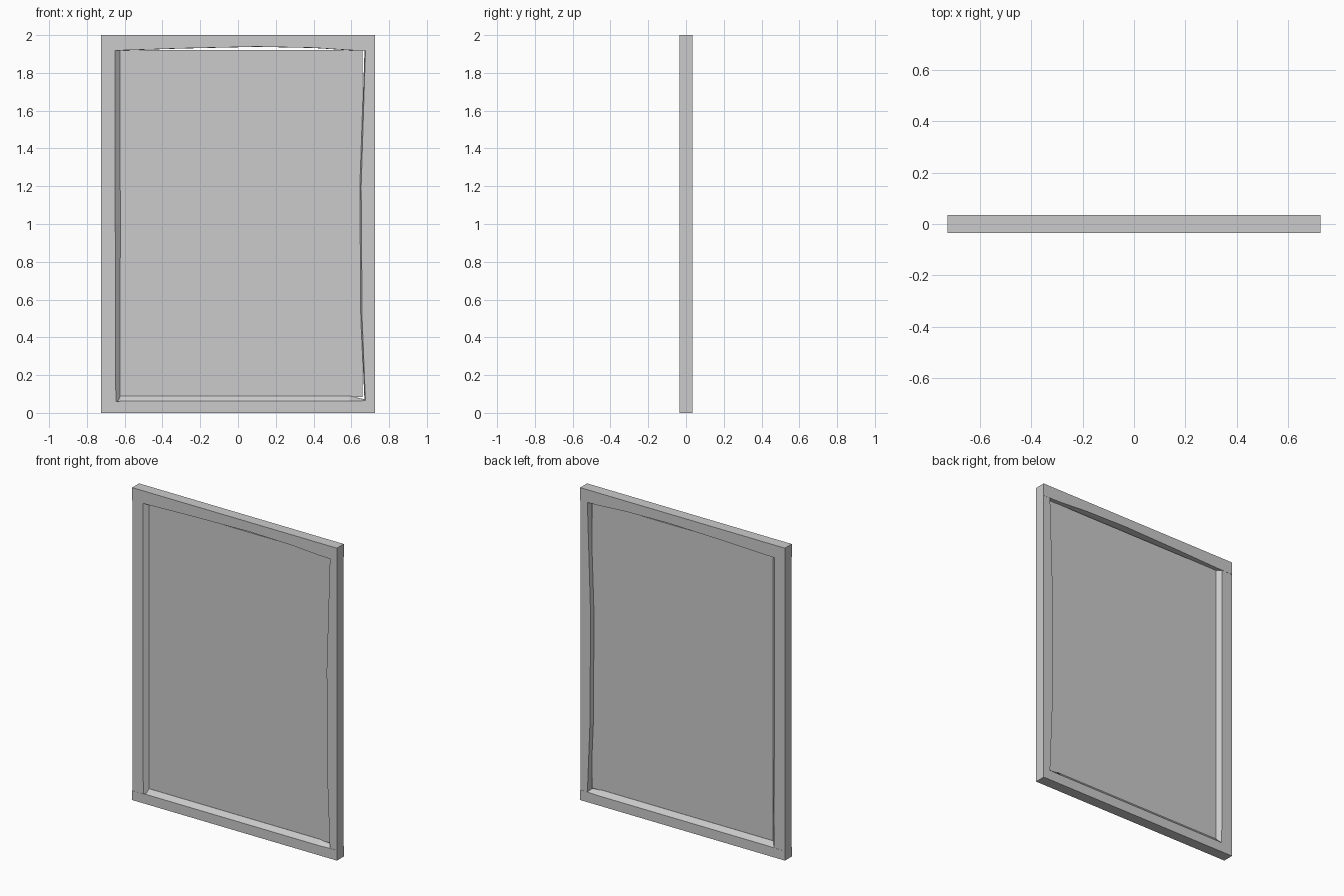
import bpy, bmesh

if "Cube" in bpy.data.objects:
    bpy.data.objects.remove(bpy.data.objects["Cube"])


def bar(name, stations, depth, place):
    """Loft a chamfered rail: each station is (position along, face width, lip width)."""
    bm = bmesh.new()
    rings = []
    for t, face, lip in stations:
        profile = [(-depth, 0), (depth, 0), (depth, face),
                   (0.01, lip), (-0.01, lip), (-depth, face)]
        rings.append([bm.verts.new(place(t, y, w)) for y, w in profile])
    for a, b in zip(rings, rings[1:]):
        for i in range(6):
            j = (i + 1) % 6
            bm.faces.new((a[i], a[j], b[j], b[i]))
    bm.faces.new(rings[0])
    bm.faces.new(rings[-1])
    bmesh.ops.recalc_face_normals(bm, faces=bm.faces)
    mesh = bpy.data.meshes.new(name)
    bm.to_mesh(mesh)
    bm.free()
    obj = bpy.data.objects.new(name, mesh)
    bpy.context.collection.objects.link(obj)
    return obj


# Bottom rail with a sloped lip that runs out near both corners
bar("bottom_rail",
    [(-0.725, 0.06, 0.06), (-0.65, 0.06, 0.06), (-0.62, 0.062, 0.09),
     (0.59, 0.062, 0.09), (0.68, 0.065, 0.07), (0.725, 0.065, 0.065)],
    0.035, lambda t, y, w: (t, y, w))

# Top rail with a slightly bowed lower edge
arch = [(x, w, w + 0.001) for x, w in
        [(-0.725, 0.082), (-0.6, 0.08), (-0.3, 0.07), (0.1, 0.061),
         (0.4, 0.067), (0.6, 0.08), (0.725, 0.082)]]
bar("top_rail", arch, 0.035, lambda t, y, w: (t, y, 2 - w))

# Left stile with a sloped lip
bar("left_stile",
    [(0.055, 0.078, 0.10), (1.0, 0.075, 0.102), (1.925, 0.075, 0.10)],
    0.034, lambda t, y, w: (-0.725 + w, y, t))

# Right stile, slightly wider at mid height
bar("right_stile",
    [(0.055, 0.05, 0.055), (0.5, 0.068, 0.075),
     (1.2, 0.073, 0.08), (1.925, 0.05, 0.055)],
    0.034, lambda t, y, w: (0.725 - w, y, t))

# Thin recessed panel
bpy.ops.mesh.primitive_cube_add(size=1, location=(0.015, 0, 1.0025))
panel = bpy.context.object
panel.name = "panel"
panel.scale = (1.29, 0.018, 1.835)
bpy.ops.object.transform_apply(location=False, rotation=False, scale=True)
